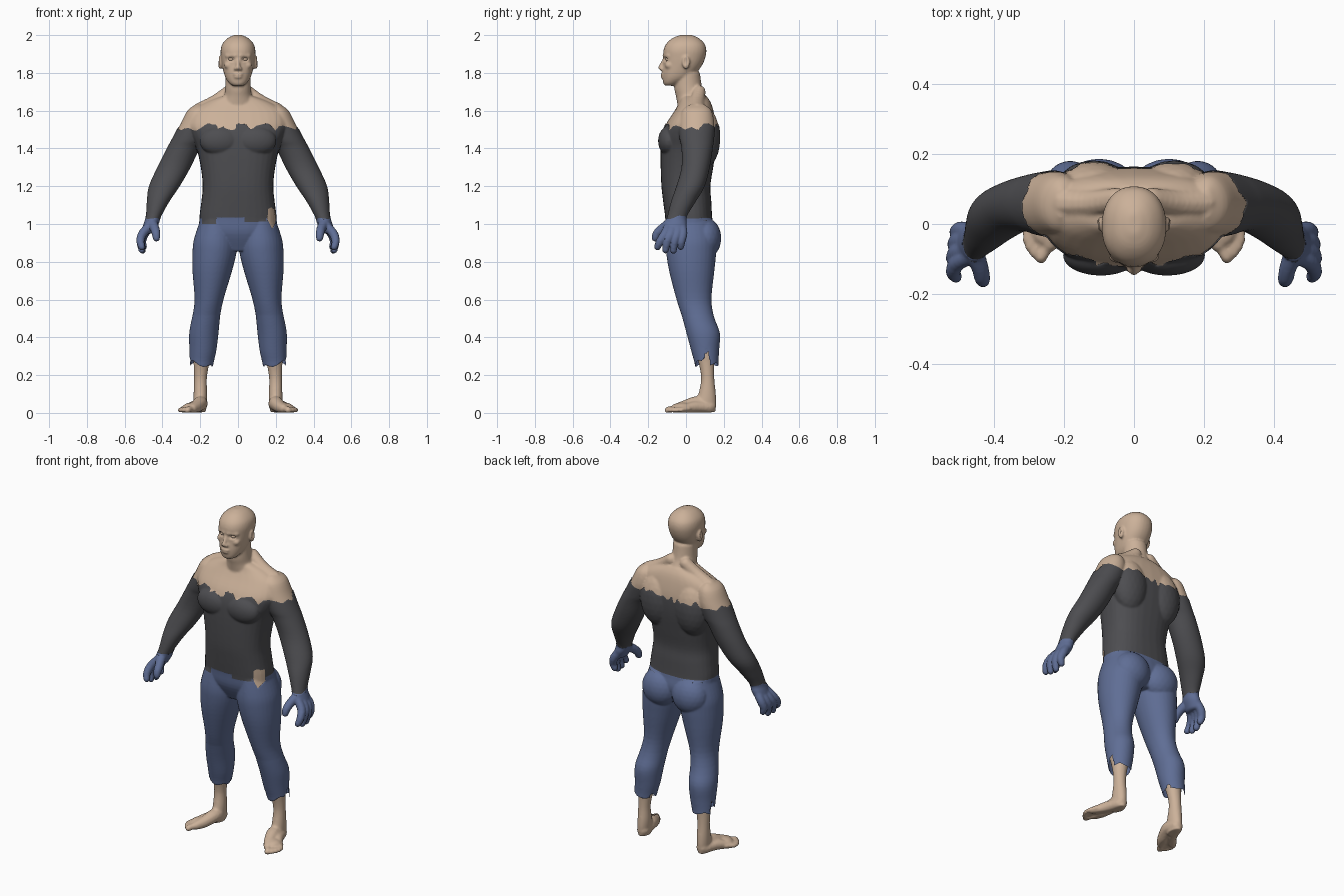
import bpy, bmesh, random
from math import sin, cos, pi, atan2, copysign
from mathutils import Matrix, Vector

if "Cube" in bpy.data.objects:
    bpy.data.objects.remove(bpy.data.objects["Cube"])

random.seed(4)
TEETH = [random.uniform(-1, 1) for _ in range(97)]


def material(name, rgb):
    m = bpy.data.materials.new(name)
    m.diffuse_color = (*rgb, 1)
    m.use_nodes = True
    m.node_tree.nodes["Principled BSDF"].inputs["Base Color"].default_value = m.diffuse_color
    return m


SKIN = material("skin_tan", (0.60, 0.44, 0.32))
GREY = material("dark_grey", (0.075, 0.075, 0.082))
BLUE = material("denim_blue", (0.115, 0.155, 0.30))


def spline(rows, t):
    # Catmull-Rom through rows of numbers
    i = min(int(t), len(rows) - 2)
    f = t - i
    p = [rows[max(0, min(len(rows) - 1, i + k))] for k in (-1, 0, 1, 2)]
    return [b + 0.5 * f * (c - a + f * (2 * a - 5 * b + 4 * c - d + f * (3 * (b - c) + d - a)))
            for a, b, c, d in zip(*p)]


def loft(bm, rows, side=1, power=2.0, n=32, sub=4):
    # rows: z, x0, x1, y0, y1 bounds of each horizontal section
    rings = []
    for k in range((len(rows) - 1) * sub + 1):
        z, x0, x1, y0, y1 = spline(rows, k / sub)
        ring = []
        for j in range(n):
            a = 2 * pi * j / n * side
            c, s = cos(a) * side, sin(a) * side
            x = (x0 + x1) / 2 + (x1 - x0) / 2 * copysign(abs(c) ** (2 / power), c)
            y = (y0 + y1) / 2 + (y1 - y0) / 2 * copysign(abs(s) ** (2 / power), s)
            ring.append(bm.verts.new((x * side, y, z)))
        rings.append(ring)
    faces = [bm.faces.new(rings[0]), bm.faces.new(rings[-1])]
    for r, q in zip(rings, rings[1:]):
        for j in range(n):
            faces.append(bm.faces.new((r[j], r[(j + 1) % n], q[(j + 1) % n], q[j])))
    bmesh.ops.recalc_face_normals(bm, faces=faces)


def blob(bm, c, r):
    bmesh.ops.create_icosphere(bm, subdivisions=3, radius=1,
                               matrix=Matrix.Translation(c) @ Matrix.Diagonal((*r, 1)))


def sweep(bm, pts, s=1, sub=5):
    # rounded tube from overlapping balls: x, y, z, radius
    for k in range((len(pts) - 1) * sub + 1):
        x, y, z, r = spline(pts, k / sub)
        bmesh.ops.create_icosphere(bm, subdivisions=2, radius=r,
                                   matrix=Matrix.Translation((x * s, y, z)))


def sym(rows):
    return [(z, -w, w, y0, y1) for z, w, y0, y1 in rows]


bm = bmesh.new()
# torso
loft(bm, sym([(.86, .10, -.05, .11), (.95, .19, -.095, .145), (1.03, .20, -.105, .135),
              (1.12, .19, -.117, .13), (1.2, .183, -.126, .125), (1.3, .193, -.13, .14),
              (1.4, .215, -.13, .155), (1.47, .245, -.125, .16), (1.53, .262, -.105, .158),
              (1.6, .24, -.06, .145), (1.645, .17, -.035, .13), (1.675, .09, -.03, .11)]), power=2.5)
# neck and head
loft(bm, sym([(1.60, .12, -.04, .13), (1.67, .078, -.052, .108), (1.72, .068, -.062, .086),
              (1.8, .066, -.06, .074)]))
loft(bm, sym([(1.732, .028, -.112, -.05), (1.745, .046, -.12, -.03), (1.77, .064, -.124, .02),
              (1.8, .075, -.125, .055), (1.84, .084, -.121, .085), (1.88, .09, -.12, .102),
              (1.92, .092, -.119, .108), (1.955, .082, -.104, .098), (1.985, .053, -.07, .066),
              (2.001, .018, -.028, .03)]), power=2.2)
# nose and lips
sweep(bm, [(0, -.117, 1.868, .009), (0, -.136, 1.828, .013)])
blob(bm, (0, -.126, 1.793), (.025, .010, .007))
blob(bm, (0, -.125, 1.778), (.022, .010, .007))
for s in (1, -1):
    # brow, cheek, nostril, ear
    sweep(bm, [(.014, -.114, 1.892, .011), (.058, -.094, 1.89, .011)], s)
    blob(bm, (.05 * s, -.088, 1.84), (.024, .024, .02))
    blob(bm, (.013 * s, -.128, 1.822), (.010, .012, .009))
    blob(bm, (.094 * s, .0, 1.855), (.013, .021, .036))
    # chest, back and seat muscles, collar bone, trapezius
    blob(bm, (.095 * s, -.09, 1.44), (.105, .054, .075))
    blob(bm, (.115 * s, .10, 1.46), (.105, .078, .16))
    blob(bm, (.10 * s, .10, .925), (.105, .082, .105))
    sweep(bm, [(.05, .07, 1.70, .035), (.12, .06, 1.645, .04), (.20, .06, 1.60, .045)], s)
    # arm
    loft(bm, [(1.632, .19, .225, .02, .10), (1.60, .15, .268, -.02, .135), (1.53, .14, .304, -.035, .15),
              (1.45, .17, .346, -.03, .145), (1.4, .207, .373, -.02, .138), (1.3, .255, .423, -.02, .122),
              (1.2, .313, .468, -.047, .095), (1.12, .367, .479, -.075, .048), (1.04, .411, .484, -.095, .0),
              (1.0, .425, .495, -.105, .0), (.955, .45, .51, -.105, -.01)], s)
    # palm, fingers, thumb
    for y, dx, tip in ((-.11, .004, .878), (-.078, .004, .862), (-.046, .0, .86), (-.016, -.006, .88)):
        sweep(bm, [(.46, y * .7 - .012, 1.0, .02), (.50 + dx, y, .95, .02),
                   (.513 + dx, y * 1.2 - .005, .91, .0175), (.505 + dx, y * 1.32 - .006, tip, .014)], s)
    sweep(bm, [(.46, -.075, 1.01, .026), (.442, -.12, .98, .021), (.434, -.153, .95, .019),
               (.432, -.163, .925, .015)], s)
    # leg
    loft(bm, [(1.02, .03, .195, -.09, .13), (.92, .012, .228, -.102, .155), (.85, .013, .236, -.1, .155),
              (.75, .037, .236, -.084, .145), (.6, .082, .225, -.045, .13), (.5, .102, .238, -.012, .145),
              (.42, .115, .247, .015, .168), (.33, .132, .24, .045, .158), (.26, .152, .235, .068, .15),
              (.18, .165, .233, .08, .15), (.1, .163, .235, .066, .158), (.05, .165, .235, .05, .16),
              (.004, .172, .23, .06, .155)], s)
    # foot and toes
    sweep(bm, [(.2, .125, .036, .036), (.2, .06, .05, .04), (.22, -.01, .033, .033), (.24, -.055, .024, .025)], s)
    sweep(bm, [(.21, .12, .03, .03), (.235, .05, .032, .032), (.27, .0, .022, .024), (.288, -.015, .018, .019)], s)
    blob(bm, (.248 * s, -.015, .03), (.045, .05, .024))
    for x, y, r in ((.266, -.096, .018), (.287, -.084, .013), (.3, -.067, .0125), (.308, -.047, .012), (.309, -.026, .011)):
        sweep(bm, [(x - .026, y + .042, .022, r), (x - .004, y + .008, .018, r), (x, y, .014, r)], s)

# fuse into one smooth body
me = bpy.data.meshes.new("body")
bm.to_mesh(me)
bm.free()
base = bpy.data.objects.new("body_base", me)
bpy.context.collection.objects.link(base)
rm = base.modifiers.new("fuse", 'REMESH')
rm.mode, rm.voxel_size = 'VOXEL', 0.0062
sm = base.modifiers.new("soften", 'SMOOTH')
sm.factor, sm.iterations = 0.5, 5
body = bpy.data.meshes.new_from_object(base.evaluated_get(bpy.context.evaluated_depsgraph_get()))
bpy.data.objects.remove(base)

# eye sockets, ear hollows, flat soles
for v in body.vertices:
    x, y, z = v.co
    if z > 1.7:
        d = ((abs(x) - .036) / .022) ** 2 + ((z - 1.872) / .015) ** 2
        if d < 1 and y < -.05:
            v.co.y += .013 * (1 - d)
        d = ((y + .002) / .014) ** 2 + ((z - 1.86) / .024) ** 2
        if d < 1 and abs(x) > .09:
            v.co.x -= copysign(.009 * (1 - d), x)
    v.co.z = max(z, 0.003)


def torn(a, n, amp):
    # ragged edge from random teeth around an angle
    t = (a / (2 * pi) + .5) * n
    i, f = int(t), t - int(t)
    return amp * (TEETH[i % n] * (1 - f) + TEETH[(i + 1) % n] * f)


def hole(c):
    # rip over the hip
    return c.y < -.02 and abs(c.x - .175) < .021


def waist(c):
    if c.y > -.04:
        return 1.03
    return 1.0 if c.x < -.11 else 1.036 if c.x < .03 else 1.012 if c.x < .15 else 1.03


def glove_top(c):
    return 1.035 + torn(atan2(c.y + .05, abs(c.x) - .45), 11, .012)


def shirt_top(c):
    return 1.513 + torn(atan2(c.y - .03, c.x), 60, .022)


def shirt_low(c):
    if abs(c.x) > .28:
        return glove_top(c) - .008
    return 1.088 - abs(c.x - .172) * .6 if hole(c) else waist(c) - .012


def pants_top(c):
    return .972 + abs(c.x - .178) * 2 if hole(c) else waist(c)


def pants_low(c):
    a = atan2(c.y - .11, abs(c.x) - .19)
    notch = max(0, 1 - abs(a) / .35) * .075
    return .265 + torn(a, 16, .02) + notch


def piece(name, mat, keep, lo, hi, off):
    # cut one layer out of the body, trim its edges, lift it outward
    b = bmesh.new()
    b.from_mesh(body)
    b.normal_update()
    out = set()
    for v in b.verts:
        l, h = lo(v.co), hi(v.co)
        if not keep(v.co) or v.co.z < l or v.co.z > h:
            out.add(v)
    bmesh.ops.delete(b, geom=[f for f in b.faces if all(v in out for v in f.verts)], context='FACES')
    moves = []
    for v in b.verts:
        p = v.co.copy()
        z = max(lo(p), min(hi(p), p.z))
        if abs(z - p.z) < .014:
            p.z = z
        moves.append((v, p + v.normal * off(p)))
    for v, p in moves:
        v.co = p
    finish(name, b, mat)


def finish(name, b, mat):
    m = bpy.data.meshes.new(name)
    for f in b.faces:
        f.smooth = True
    b.to_mesh(m)
    b.free()
    m.materials.clear()
    m.materials.append(mat)
    bpy.context.collection.objects.link(bpy.data.objects.new(name, m))


def hem(c):
    t = max(0, min(1, (.52 - c.z) / .26))
    return .005 + .017 * t


bottom, top = (lambda c: -1), (lambda c: 3)
# skin parts
piece("head_and_shoulders", SKIN, lambda c: True, lambda c: 1.46, top, lambda c: 0)
piece("feet", SKIN, lambda c: abs(c.x) < .36, bottom, lambda c: .38, lambda c: 0)
piece("hip_skin", SKIN, lambda c: c.y < 0 and .13 < c.x < .22, lambda c: .95, lambda c: 1.11, lambda c: 0)
# clothing
piece("shirt", GREY, lambda c: True, shirt_low, shirt_top, lambda c: .004)
piece("trousers", BLUE, lambda c: abs(c.x) < .28, pants_low, pants_top, hem)
piece("gloves", BLUE, lambda c: abs(c.x) > .36 and c.z > .5, bottom, glove_top, lambda c: .005)
# eyes
b = bmesh.new()
for s in (1, -1):
    blob(b, Vector((.036 * s, -.094, 1.872)), (.015, .014, .010))
finish("eyes", b, SKIN)
